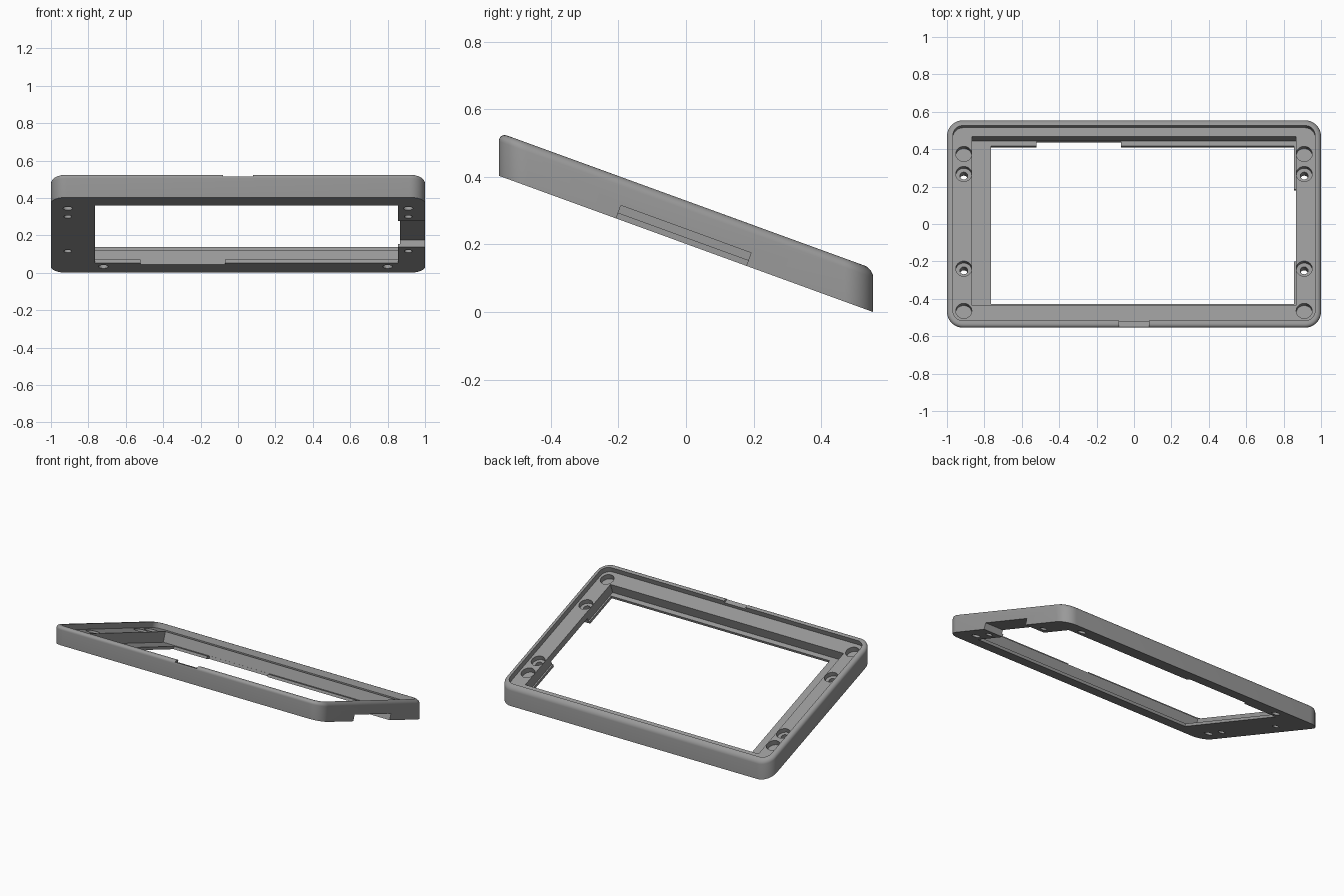
import bpy, bmesh, math
from mathutils import Matrix

if "Cube" in bpy.data.objects:
    bpy.data.objects.remove(bpy.data.objects["Cube"])

TILT = math.radians(20)
HX, HY = 1.0, 0.554              # half size of the frame in plan
BASE = HY * math.tan(TILT)       # height of the underside at the middle
THICK = 0.128                    # vertical thickness
FILLET = 0.026
SLOPE = Matrix.Translation((0, 0, BASE)) @ Matrix.Rotation(-TILT, 4, 'X')

grey = bpy.data.materials.new("plain grey")
grey.diffuse_color = (0.32, 0.32, 0.32, 1)
grey.use_nodes = True
grey.node_tree.nodes["Principled BSDF"].inputs["Base Color"].default_value = grey.diffuse_color


def rounded_rect(x0, x1, y0, y1, r, steps=10):
    if r <= 0:
        return [(x1, y1), (x0, y1), (x0, y0), (x1, y0)]
    pts = []
    corners = [(x1 - r, y1 - r), (x0 + r, y1 - r), (x0 + r, y0 + r), (x1 - r, y0 + r)]
    for k, (cx, cy) in enumerate(corners):
        for i in range(steps + 1):
            a = math.pi / 2 * (k + i / steps)
            pts.append((cx + r * math.cos(a), cy + r * math.sin(a)))
    return pts


def loft(name, rings):
    """Closed solid through rings of equal point count."""
    n = len(rings[0])
    verts = [p for ring in rings for p in ring]
    faces = [tuple(reversed(range(n))), tuple(range(len(verts) - n, len(verts)))]
    for k in range(len(rings) - 1):
        for i in range(n):
            j = (i + 1) % n
            faces.append((k * n + i, k * n + j, (k + 1) * n + j, (k + 1) * n + i))
    mesh = bpy.data.meshes.new(name)
    mesh.from_pydata(verts, [], faces)
    mesh.update()
    mesh.materials.append(grey)
    ob = bpy.data.objects.new(name, mesh)
    bpy.context.scene.collection.objects.link(ob)
    return ob


cutters = []


def cut(name, pts, w0, w1):
    """Cutter in the sloped frame: v runs down the slope, w is its normal."""
    ob = loft(name, [[(x, v, w) for x, v in pts] for w in (w0, w1)])
    ob.data.transform(SLOPE)
    ob.hide_render = True
    cutters.append(ob)


def cut_box(name, x0, x1, v0, v1, w0, w1, r=0):
    cut(name, rounded_rect(x0, x1, v0, v1, r), w0, w1)


def cut_round(name, x, v, r, w0, w1):
    cut(name, [(x + r * math.cos(i * math.tau / 32), v + r * math.sin(i * math.tau / 32))
               for i in range(32)], w0, w1)


# Outer body: upright walls, sloped top and underside, rounded top edge
levels = [(0, 0)]
for i in range(7):
    a = math.pi / 2 * i / 6
    levels.append((FILLET * (1 - math.cos(a)), THICK - FILLET * (1 - math.sin(a))))
rings = []
for inset, h in levels:
    pts = rounded_rect(-HX + inset, HX - inset, -HY + inset, HY - inset, 0.085 - inset)
    rings.append([(x, y, BASE - y * math.tan(TILT) + h) for x, y in pts])
frame = loft("frame", rings)

# Stepped recesses and the window
cut_box("panel_recess", -0.968, 0.968, -0.594, 0.517, 0.085, 0.3, 0.055)
cut_box("inner_recess", -0.865, 0.865, -0.494, 0.466, 0.018, 0.2)
cut_box("window", -0.765, 0.855, -0.463, 0.436, -0.1, 0.1)

# Slot behind the window, cable notch on the right, thumb notch in the front lip
cut_box("back_slot", -0.52, -0.07, 0.40, 0.464, -0.1, 0.05)
cut_box("side_notch", 0.85, 1.1, -0.22, 0.19, -0.1, 0.041)
cut_box("thumb_notch", -0.08, 0.08, -0.75, -0.56, 0.106, 0.3)

# Round pockets, counterbored screw holes, and blind holes underneath
for x in (-0.91, 0.91):
    for v in (-0.525, 0.368):
        cut_round("round_pocket", x, v, 0.043, 0.05, 0.1)
    for v in (-0.285, 0.254):
        cut_round("counterbore", x, v, 0.043, 0.055, 0.1)
        cut_round("screw_hole", x, v, 0.021, -0.1, 0.09)
    cut_round("underside_hole", x, -0.415, 0.026, -0.1, 0.035)
for x in (-0.72, 0.80):
    cut_round("underside_hole", x, 0.495, 0.026, -0.1, 0.035)

# Make all cuts and keep the finished mesh
for ob in cutters:
    mod = frame.modifiers.new(ob.name, 'BOOLEAN')
    mod.operation = 'DIFFERENCE'
    mod.solver = 'MANIFOLD'
    mod.object = ob
bpy.context.view_layer.update()
graph = bpy.context.evaluated_depsgraph_get()
solid = bpy.data.meshes.new_from_object(frame.evaluated_get(graph))
frame.modifiers.clear()
frame.data = solid
solid.materials.clear()
solid.materials.append(grey)

# Smooth rounded edges, keep cut edges sharp
bm = bmesh.new()
bm.from_mesh(solid)
for f in bm.faces:
    f.smooth = True
    f.material_index = 0
for e in bm.edges:
    e.smooth = len(e.link_faces) == 2 and e.calc_face_angle(0) < math.radians(30)
bm.to_mesh(solid)
bm.free()
